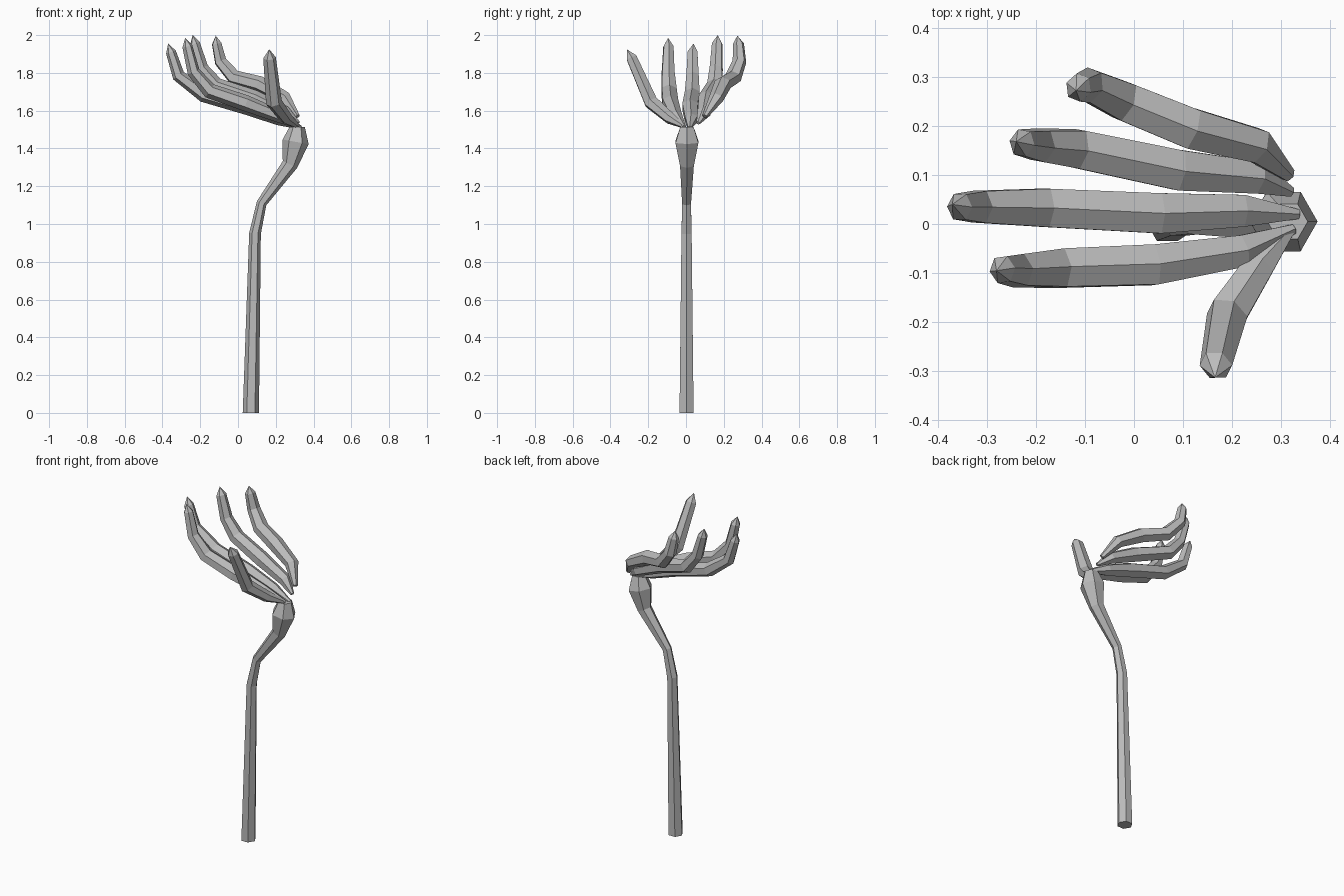
import bpy
import math
from mathutils import Vector

cube = bpy.data.objects.get("Cube")
if cube:
    bpy.data.objects.remove(cube, do_unlink=True)

grey = bpy.data.materials.new("plain_grey")
grey.use_nodes = True
grey.diffuse_color = (0.5, 0.5, 0.5, 1)
grey.node_tree.nodes["Principled BSDF"].inputs["Base Color"].default_value = (0.5, 0.5, 0.5, 1)

SIDES = 6


def tube(name, rings, side, widen=1.0, tip=None, flat_ends=False):
    """Six-sided tube through (x, y, z, radius) rings, with an optional pointed tip."""
    side = Vector(side).normalized()
    centres = [Vector(r[:3]) for r in rings]
    verts, faces = [], []
    last = len(rings) - 1
    for i, c in enumerate(centres):
        before = (c - centres[i - 1]).normalized() if i else Vector()
        after = (centres[i + 1] - c).normalized() if i < last else Vector()
        along = before + after
        if flat_ends and i in (0, last):
            along = Vector((0, 0, 1))
        up = along.cross(side).normalized()
        across = up.cross(along).normalized()
        for k in range(SIDES):
            a = k * math.tau / SIDES
            verts.append(c + rings[i][3] * (up * math.cos(a) + across * widen * math.sin(a)))
    for i in range(last):
        for k in range(SIDES):
            a, b = i * SIDES + k, i * SIDES + (k + 1) % SIDES
            faces.append((a, b, b + SIDES, a + SIDES))
    faces.append(tuple(reversed(range(SIDES))))
    top = last * SIDES
    if tip:
        verts.append(Vector(tip))
        faces += [(top + k, top + (k + 1) % SIDES, len(verts) - 1) for k in range(SIDES)]
    else:
        faces.append(tuple(range(top, top + SIDES)))
    mesh = bpy.data.meshes.new(name)
    mesh.from_pydata(verts, [], faces)
    mesh.materials.append(grey)
    mesh.update()
    obj = bpy.data.objects.new(name, mesh)
    bpy.context.collection.objects.link(obj)


def finger(name, rings, tip):
    """Finger curling in the vertical plane from its root to its tip."""
    reach = Vector(tip) - Vector(rings[0][:3])
    tube(name, rings, (-reach.y, reach.x, 0), 1.1, tip)


# Bent stalk with a swollen knob at the wrist
tube("stalk", [
    (0.068, 0.003, 0, 0.043), (0.09, 0.003, 0.95, 0.031), (0.125, 0.003, 1.11, 0.027),
    (0.275, 0.005, 1.315, 0.042), (0.305, 0.005, 1.435, 0.07), (0.313, 0.005, 1.513, 0.041),
], (0, 1, 0), flat_ends=True)

# Short thumb
finger("thumb", [
    (0.32, -0.01, 1.515, 0.01), (0.255, -0.085, 1.56, 0.032), (0.19, -0.185, 1.645, 0.04),
    (0.167, -0.288, 1.88, 0.031),
], (0.165, -0.313, 1.925))

# Four long fingers
finger("index_finger", [
    (0.325, -0.01, 1.515, 0.01), (0.22, -0.055, 1.57, 0.034), (0.04, -0.083, 1.64, 0.043),
    (-0.15, -0.09, 1.705, 0.041), (-0.235, -0.095, 1.805, 0.034), (-0.268, -0.093, 1.94, 0.027),
], (-0.28, -0.095, 1.985))
finger("middle_finger", [
    (0.335, 0.02, 1.51, 0.01), (0.22, 0.027, 1.555, 0.034), (0.05, 0.022, 1.62, 0.043),
    (-0.18, 0.033, 1.685, 0.041), (-0.315, 0.035, 1.785, 0.034), (-0.355, 0.035, 1.91, 0.027),
], (-0.37, 0.04, 1.955))
finger("ring_finger", [
    (0.32, 0.065, 1.535, 0.01), (0.25, 0.095, 1.59, 0.034), (0.09, 0.11, 1.665, 0.043),
    (-0.115, 0.153, 1.735, 0.041), (-0.19, 0.16, 1.825, 0.034), (-0.228, 0.165, 1.955, 0.027),
], (-0.24, 0.168, 2.0))
finger("little_finger", [
    (0.315, 0.1, 1.57, 0.014), (0.25, 0.16, 1.665, 0.036), (0.115, 0.195, 1.74, 0.043),
    (-0.02, 0.25, 1.775, 0.041), (-0.092, 0.283, 1.86, 0.034), (-0.113, 0.278, 1.955, 0.027),
], (-0.118, 0.272, 1.997))
